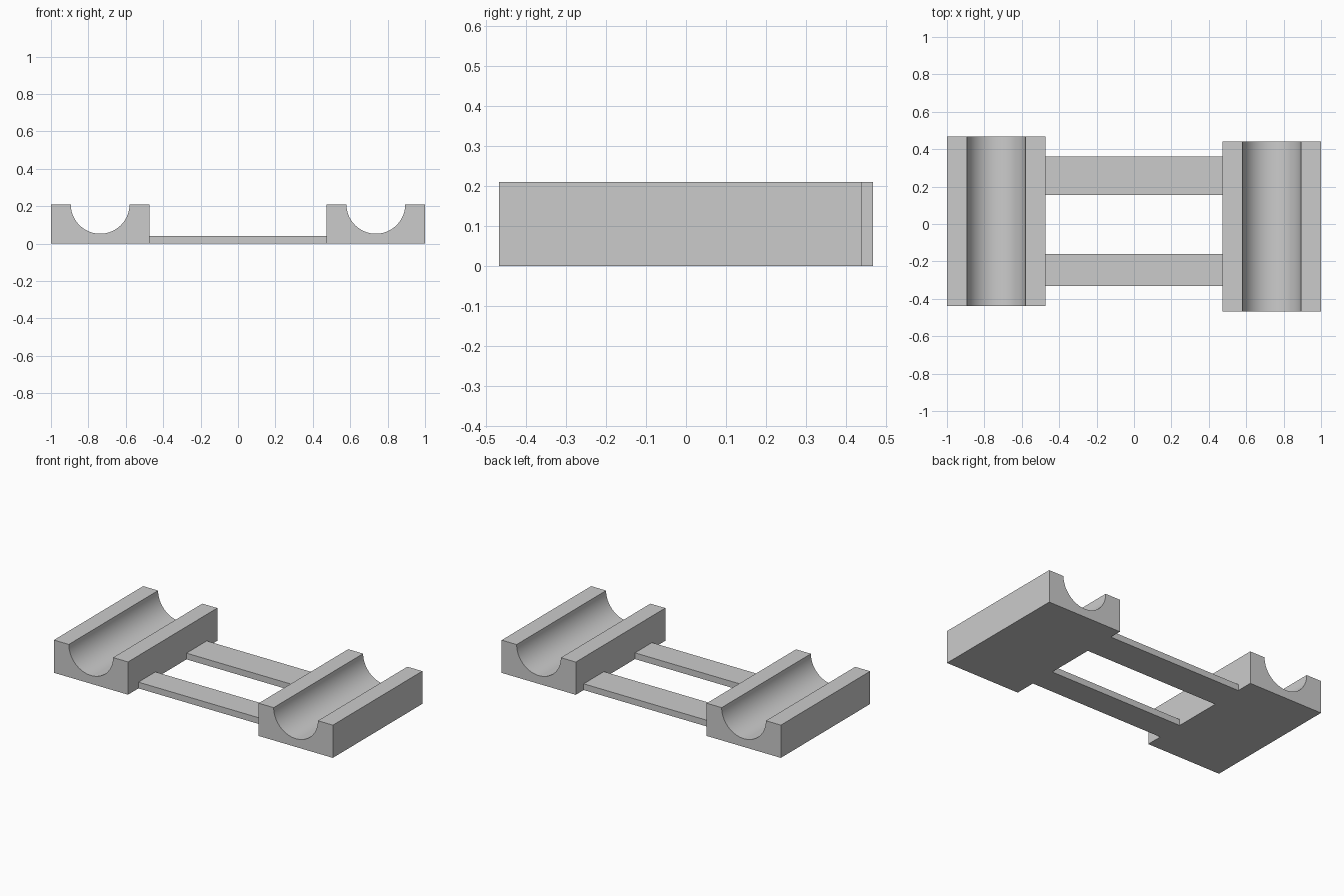
import bpy
import bmesh
from math import cos, sin, pi, radians

cube = bpy.data.objects.get("Cube")
if cube:
    bpy.data.objects.remove(cube, do_unlink=True)

HEIGHT = 0.21
INNER, OUTER = 0.474, 1.0
GROOVE_RADIUS = 0.157
GROOVE_STEPS = 48
BAR_HEIGHT = 0.04

grey = bpy.data.materials.new("grey plastic")
grey.use_nodes = True
GREY = (0.6, 0.6, 0.6, 1)
grey.diffuse_color = GREY
grey.node_tree.nodes["Principled BSDF"].inputs["Base Color"].default_value = GREY


def extrude_profile(name, profile, y_front, y_back):
    """Sweep a closed x-z outline along y."""
    bm = bmesh.new()
    face = bm.faces.new([bm.verts.new((x, y_front, z)) for x, z in profile])
    swept = bmesh.ops.extrude_face_region(bm, geom=[face], use_keep_orig=True)
    moved = [v for v in swept["geom"] if isinstance(v, bmesh.types.BMVert)]
    bmesh.ops.translate(bm, verts=moved, vec=(0, y_back - y_front, 0))
    bmesh.ops.recalc_face_normals(bm, faces=bm.faces)
    mesh = bpy.data.meshes.new(name)
    bm.to_mesh(mesh)
    bm.free()
    mesh.materials.append(grey)
    obj = bpy.data.objects.new(name, mesh)
    bpy.context.collection.objects.link(obj)
    bpy.ops.object.select_all(action="DESELECT")
    obj.select_set(True)
    bpy.context.view_layer.objects.active = obj
    bpy.ops.object.shade_smooth_by_angle(angle=radians(30))
    return obj


def cradle(name, x_min, x_max, y_front, y_back):
    """Block with a half-round channel along its top."""
    mid = (x_min + x_max) / 2
    arc = [(mid + GROOVE_RADIUS * cos(pi + pi * i / GROOVE_STEPS),
            HEIGHT + GROOVE_RADIUS * sin(pi + pi * i / GROOVE_STEPS))
           for i in range(GROOVE_STEPS + 1)]
    outline = [(x_min, 0), (x_min, HEIGHT)] + arc + [(x_max, HEIGHT), (x_max, 0)]
    return extrude_profile(name, outline, y_front, y_back)


def bar(name, y_front, y_back):
    """Flat strip joining the two cradles."""
    outline = [(-INNER, 0), (-INNER, BAR_HEIGHT), (INNER, BAR_HEIGHT), (INNER, 0)]
    return extrude_profile(name, outline, y_front, y_back)


# Cradles, slightly offset from each other along y
cradle("right_cradle", -OUTER, -INNER, -0.438, 0.467)
cradle("left_cradle", INNER, OUTER, -0.467, 0.44)

# Connecting bars
bar("front_bar", -0.332, -0.16)
bar("back_bar", 0.155, 0.36)
